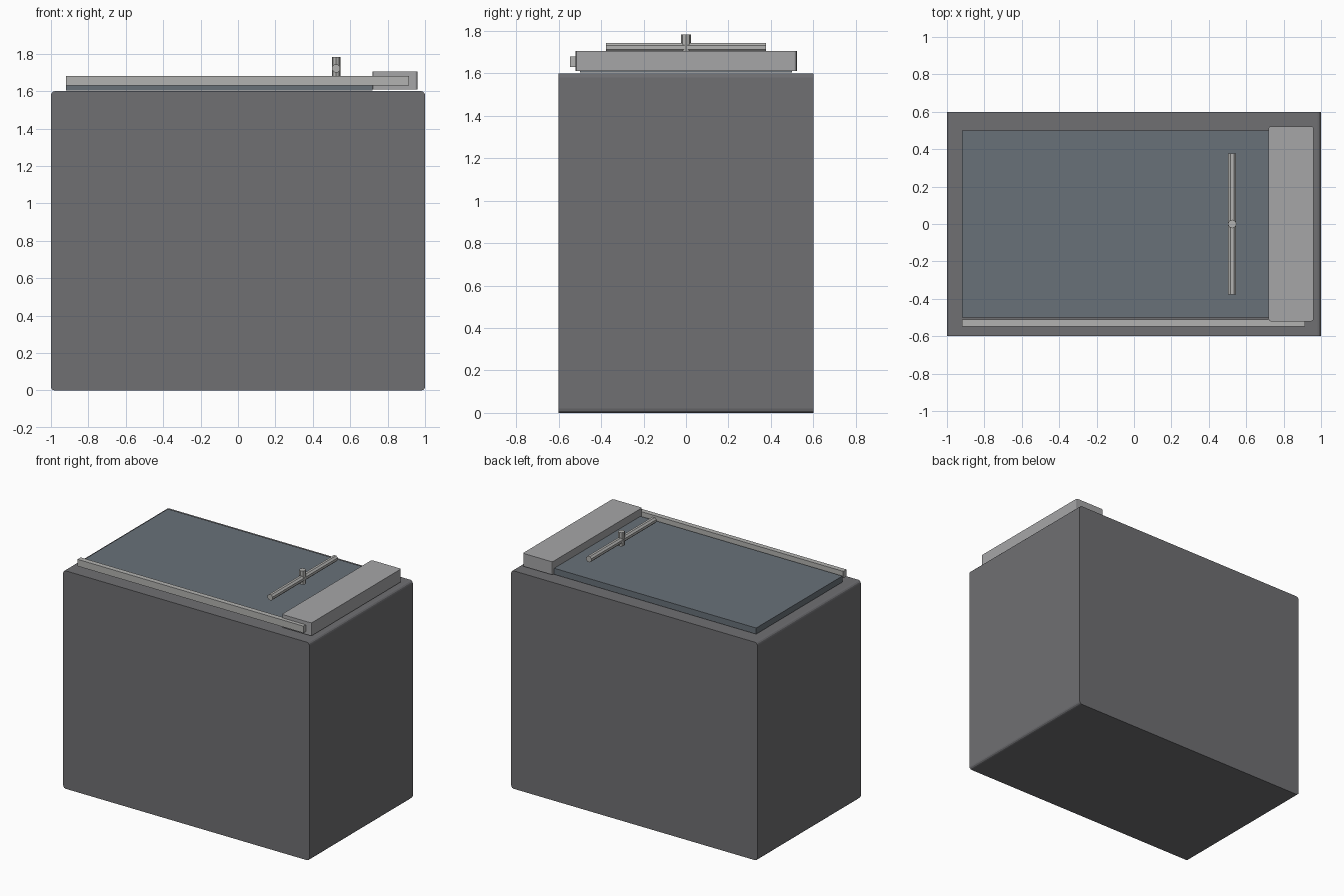
import bpy, bmesh, math

if "Cube" in bpy.data.objects:
    bpy.data.objects.remove(bpy.data.objects["Cube"])


def material(name, rgb):
    m = bpy.data.materials.new(name)
    m.diffuse_color = (*rgb, 1)
    m.use_nodes = True
    m.node_tree.nodes["Principled BSDF"].inputs["Base Color"].default_value = m.diffuse_color
    return m


def box(name, lo, hi, mat, bevel_axis=None, width=0.0, segments=3):
    """Box between two corners; optionally round the edges parallel to one axis."""
    bm = bmesh.new()
    bmesh.ops.create_cube(bm, size=1)
    for v in bm.verts:
        v.co = [(a + b) / 2 + c * (b - a) for a, b, c in zip(lo, hi, v.co)]
    if bevel_axis is not None:
        edges = [e for e in bm.edges
                 if abs((e.verts[0].co - e.verts[1].co)[bevel_axis]) > 1e-5]
        bmesh.ops.bevel(bm, geom=edges, offset=width, segments=segments,
                        profile=0.5, affect='EDGES')
    mesh = bpy.data.meshes.new(name)
    bm.to_mesh(mesh)
    bm.free()
    mesh.materials.append(mat)
    obj = bpy.data.objects.new(name, mesh)
    bpy.context.collection.objects.link(obj)
    return obj


def rod(name, centre, radius, length, mat, rotation=(0, 0, 0)):
    bpy.ops.mesh.primitive_cylinder_add(vertices=8, radius=radius, depth=length,
                                        location=centre, rotation=rotation)
    obj = bpy.context.object
    obj.name = name
    obj.data.materials.append(mat)
    return obj


dark = material("dark_grey", (0.16, 0.16, 0.17))
slate = material("slate", (0.14, 0.165, 0.19))
light = material("light_grey", (0.38, 0.38, 0.39))
steel = material("steel", (0.45, 0.45, 0.44))

# Cabinet, rounded along its long depth edges
box("cabinet", (-1, -0.6, 0), (1, 0.6, 1.6), dark, 1, 0.02)

# Working surface, side rail and end block on top
box("table_plate", (-0.92, -0.5, 1.605), (0.72, 0.5, 1.65), slate)
box("side_rail", (-0.92, -0.547, 1.63), (0.915, -0.51, 1.68), steel)
box("end_block", (0.72, -0.52, 1.61), (0.96, 0.522, 1.705), light, 2, 0.01, 2)

# Cross bar with its upright knob
rod("cross_bar", (0.525, 0, 1.722), 0.023, 0.755, steel,
    (math.pi / 2, 0, 0))
bpy.context.object.rotation_euler = (math.pi / 2, math.pi / 8, 0)
rod("knob", (0.525, 0, 1.732), 0.023, 0.1, steel)
